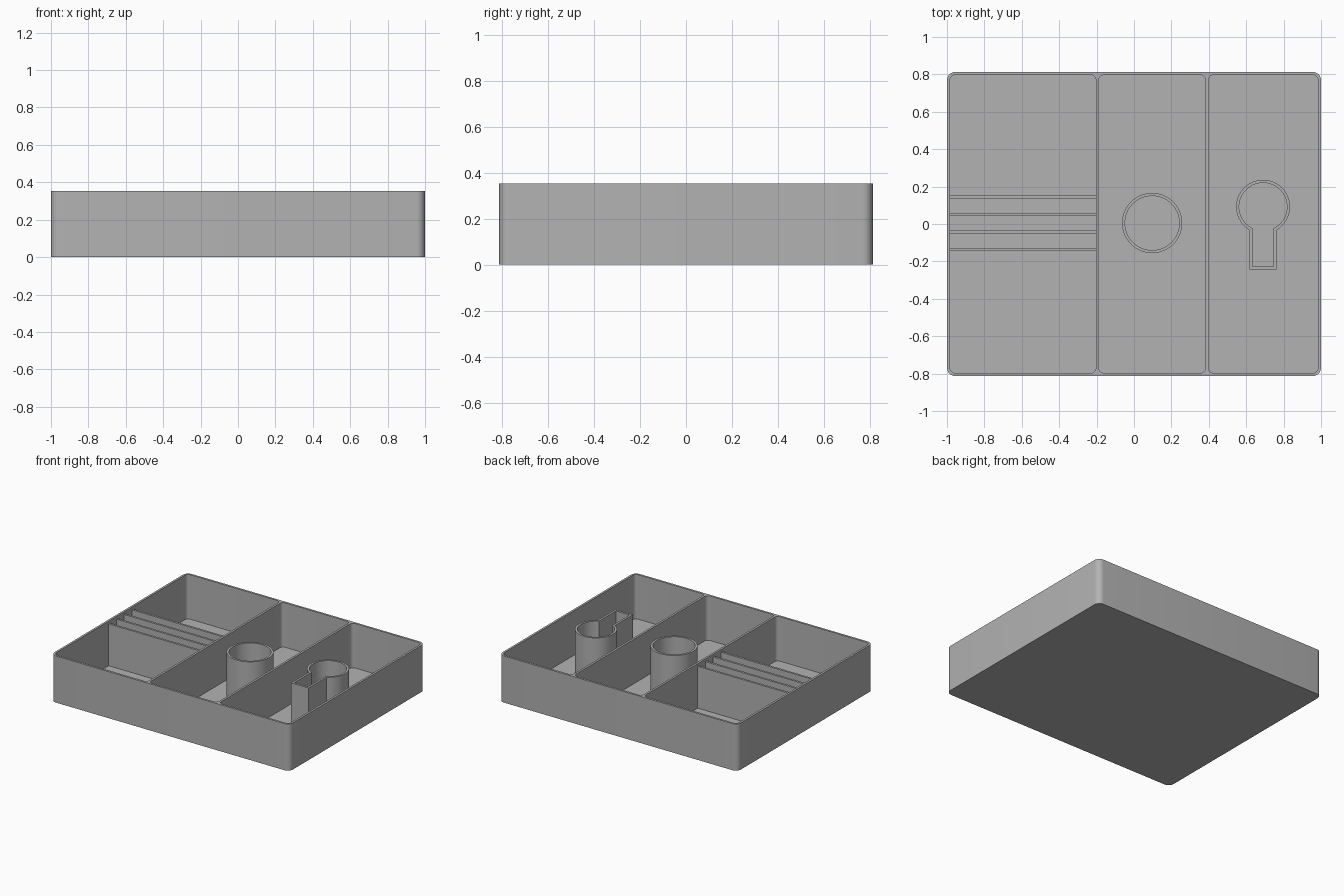
import bpy, bmesh, math

cube = bpy.data.objects.get("Cube")
if cube:
    bpy.data.objects.remove(cube, do_unlink=True)

HALF_Y, HEIGHT, WALL, FLOOR = 0.813, 0.353, 0.016, 0.016

grey = bpy.data.materials.new("plain grey")
grey.use_nodes = True
grey.diffuse_color = (0.45, 0.45, 0.45, 1)
grey.node_tree.nodes["Principled BSDF"].inputs["Base Color"].default_value = (0.45, 0.45, 0.45, 1)


def arc(cx, cy, r, start, end, n):
    """Points along an arc, angles in degrees."""
    angles = [math.radians(start + (end - start) * i / n) for i in range(n + 1)]
    return [(cx + r * math.cos(a), cy + r * math.sin(a)) for a in angles]


def rounded_rect(x0, x1, y0, y1, r):
    corners = [(x1 - r, y1 - r), (x0 + r, y1 - r), (x0 + r, y0 + r), (x1 - r, y0 + r)]
    return [p for i, (cx, cy) in enumerate(corners)
            for p in arc(cx, cy, r, 90 * i, 90 * i + 90, 8)]


def circle(cx, cy, r):
    return arc(cx, cy, r, 0, 360, 64)[:-1]


def keyhole(cx, cy, r, half_width, y_end):
    """Round head with a straight stem running toward the front."""
    a = math.degrees(math.asin(half_width / r))
    return arc(cx, cy, r, -90 + a, 270 - a, 56) + [(cx - half_width, y_end), (cx + half_width, y_end)]


def prism(name, outline, z0, z1):
    bm = bmesh.new()
    base = bm.faces.new([bm.verts.new((x, y, z0)) for x, y in outline])
    top = bmesh.ops.extrude_face_region(bm, geom=[base])["geom"]
    bmesh.ops.translate(bm, vec=(0, 0, z1 - z0),
                        verts=[v for v in top if isinstance(v, bmesh.types.BMVert)])
    bmesh.ops.recalc_face_normals(bm, faces=bm.faces)
    mesh = bpy.data.meshes.new(name)
    bm.to_mesh(mesh)
    bm.free()
    mesh.materials.append(grey)
    obj = bpy.data.objects.new(name, mesh)
    bpy.context.collection.objects.link(obj)
    return obj


def hollow(obj, outlines, z0):
    """Cut each outline out of the object from z0 upward."""
    for outline in outlines:
        cutter = prism("cutter", outline, z0, HEIGHT + 0.1)
        cutter.hide_render = True
        bpy.context.view_layer.objects.active = obj
        mod = obj.modifiers.new("pocket", "BOOLEAN")
        mod.operation, mod.solver, mod.object = "DIFFERENCE", "EXACT", cutter
        bpy.ops.object.modifier_apply(modifier=mod.name)
        bpy.data.objects.remove(cutter, do_unlink=True)


# Tray with three compartments
tray = prism("tray", rounded_rect(-1, 1, -HALF_Y, HALF_Y, 0.045), 0, HEIGHT)
inner_y = HALF_Y - WALL
spans = [(-1 + WALL, -0.204), (-0.188, 0.382), (0.398, 1 - WALL)]
hollow(tray, [rounded_rect(a, b, -inner_y, inner_y, 0.028) for a, b in spans], FLOOR)

# Round holder in the middle compartment
tube = prism("round_holder", circle(0.097, 0.005, 0.161), FLOOR, HEIGHT)
hollow(tube, [circle(0.097, 0.005, 0.145)], -0.1)

# Keyhole-shaped holder in the right compartment
key = prism("keyhole_holder", keyhole(0.69, 0.092, 0.144, 0.073, -0.244), FLOOR, HEIGHT)
hollow(key, [keyhole(0.69, 0.092, 0.128, 0.057, -0.228)], -0.1)

# Four thin slot dividers across the left compartment
parts = [tray, tube, key]
for i in range(4):
    y = 0.144 - i * 0.093
    x0, x1 = spans[0]
    outline = [(x0, y - 0.008), (x1, y - 0.008), (x1, y + 0.008), (x0, y + 0.008)]
    parts.append(prism(f"slot_divider_{i + 1}", outline, FLOOR, HEIGHT - 0.02))

# Smooth the round corners, keep the edges sharp
bpy.ops.object.select_all(action="DESELECT")
for obj in parts:
    obj.select_set(True)
bpy.context.view_layer.objects.active = tray
bpy.ops.object.shade_smooth_by_angle(angle=math.radians(30))
